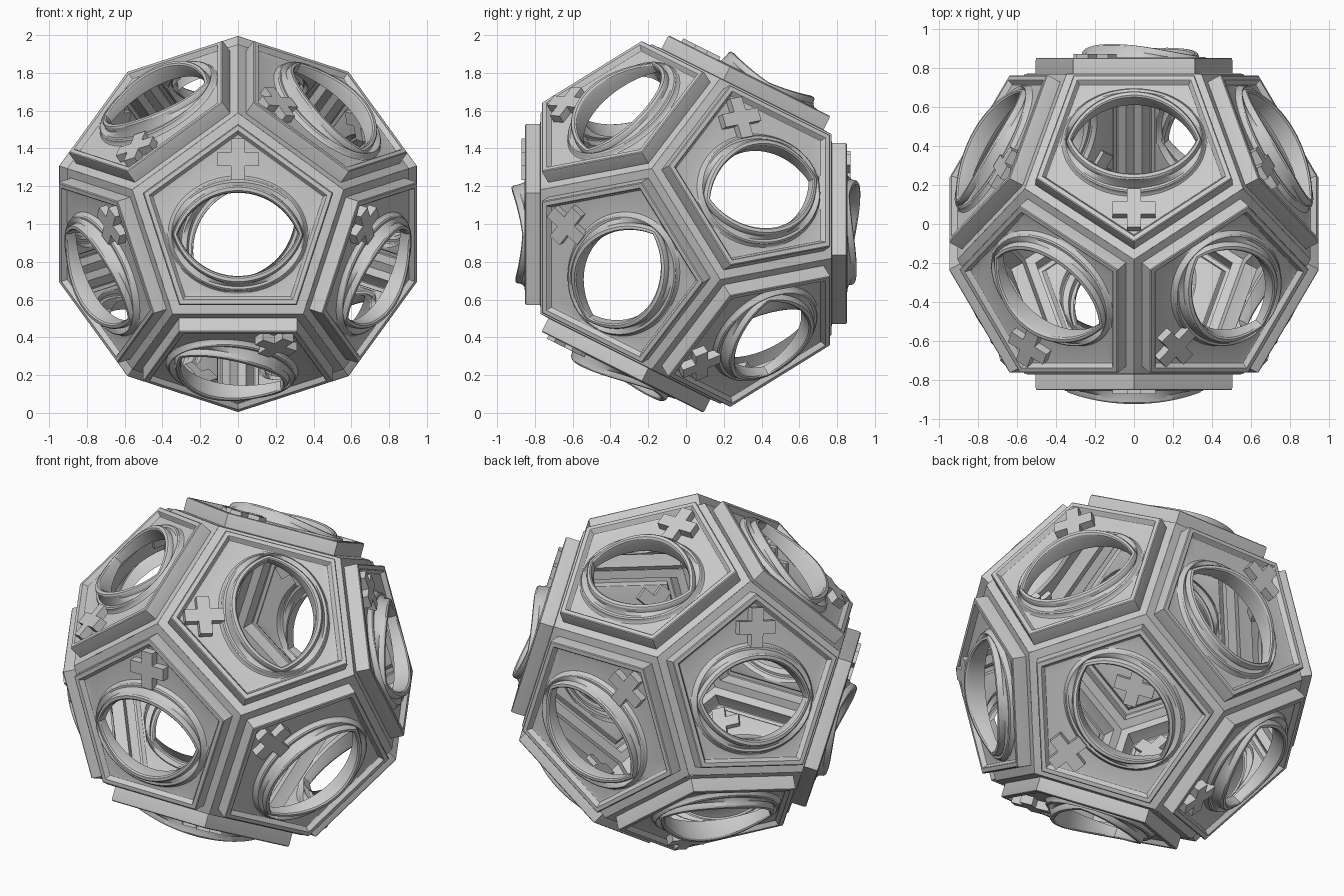
import bpy, bmesh, math
from math import sin, cos, radians, sqrt
from mathutils import Vector, Matrix

if "Cube" in bpy.data.objects:
    bpy.data.objects.remove(bpy.data.objects["Cube"])

N = 120          # points around each loop
EYE_Y = -0.055   # eye opening sits slightly away from the cross


def pent(R, h):
    pts = []
    for i in range(N):
        a = 360 * i / N
        r = R * cos(radians(36)) / cos(radians((a - 90) % 72 - 36))
        pts.append((r * cos(radians(a)), r * sin(radians(a)), h))
    return pts


def ellipse(w, t, h):
    return [(w * cos(2 * math.pi * i / N), EYE_Y + t * sin(2 * math.pi * i / N), h) for i in range(N)]


def lens(w, t, dh=None, h=None):
    # almond outline from two arcs; its height sags towards the pointed corners
    rho = (w * w + t * t) / (2 * t)
    c = t - rho
    pts = []
    for i in range(N):
        a = 2 * math.pi * i / N
        s = abs(sin(a))
        r = c * s + sqrt(c * c * s * s - c * c + rho * rho)
        x, y = r * cos(a), r * sin(a)
        z = h if h is not None else 0.913 + 0.04 * y - 0.05 * (x / 0.34) ** 2 + dh
        pts.append((x, EYE_Y + y, z))
    return pts


def finish(bm, name):
    bmesh.ops.recalc_face_normals(bm, faces=bm.faces)
    for f in bm.faces:
        f.smooth = True
    for e in bm.edges:
        if len(e.link_faces) == 2:
            e.smooth = e.calc_face_angle(0) < radians(32)
    me = bpy.data.meshes.new(name)
    bm.to_mesh(me)
    bm.free()
    return me


def panel_mesh():
    loops = [
        # strut strip and raised pentagon rim
        pent(0.588, 0.77), pent(0.53, 0.772), pent(0.53, 0.84), pent(0.528, 0.848), pent(0.522, 0.852),
        pent(0.495, 0.852), pent(0.489, 0.848), pent(0.482, 0.832), pent(0.474, 0.826), pent(0.46, 0.824),
        # stepped oval collar
        ellipse(0.37, 0.31, 0.826), ellipse(0.362, 0.302, 0.834), ellipse(0.358, 0.298, 0.85),
        ellipse(0.352, 0.29, 0.856), ellipse(0.348, 0.276, 0.855),
        # almond shaped lip
        lens(0.347, 0.262, -0.03), lens(0.345, 0.258, -0.008), lens(0.34, 0.25, 0),
        lens(0.327, 0.232, 0), lens(0.321, 0.224, -0.008), lens(0.318, 0.22, -0.03),
        lens(0.32, 0.222, h=0.81),
    ]
    bm = bmesh.new()
    rings = [[bm.verts.new(p) for p in lp] for lp in loops]
    for a, b in zip(rings, rings[1:]):
        for i in range(N):
            j = (i + 1) % N
            bm.faces.new((a[i], a[j], b[j], b[i]))
    return finish(bm, "face_panel")


def cross_mesh():
    L, w = 0.11, 0.036
    pts = [(w, w), (w, L), (-w, L), (-w, w), (-L, w), (-L, -w),
           (-w, -w), (-w, -L), (w, -L), (w, -w), (L, -w), (L, w)]
    bm = bmesh.new()
    f = bm.faces.new([bm.verts.new((x, y + 0.342, 0.80)) for x, y in pts])
    ext = bmesh.ops.extrude_face_region(bm, geom=[f])
    for v in ext["geom"]:
        if isinstance(v, bmesh.types.BMVert):
            v.co.z = 0.872
    return finish(bm, "cross")


panel, cross = panel_mesh(), cross_mesh()

# (normal, direction of the cross) for each of the twelve faces
faces = [(Vector((0, -1, 0)), Vector((0, 0, 1))),
         (Vector((0, 1, 0)), Vector((cos(radians(126)), 0, sin(radians(126)))))]
S, C = 1 / sqrt(5), 2 / sqrt(5)
front = {126: 144, 54: 144, 198: -144, -18: 144, -90: 144}
back = {90: 0, 18: 72, -54: 0, -126: 72, 162: -72}
for side, table in ((-1, front), (1, back)):
    for ang, th in table.items():
        a, t = radians(ang), radians(th)
        n = Vector((C * cos(a), side * S, C * sin(a)))
        out = Vector((S * cos(a), -side * C, S * sin(a)))
        tan = Vector((-sin(a), 0, cos(a)))
        faces.append((n, out * cos(t) + tan * sin(t)))

# place a panel and its cross on every face
for i, (n, v) in enumerate(faces):
    M = Matrix((v.cross(n), v, n)).transposed().to_4x4()
    M.translation = (0, 0, 1)
    for name, me in (("face_panel", panel), ("cross", cross)):
        ob = bpy.data.objects.new(f"{name}_{i + 1}", me)
        ob.matrix_world = M
        bpy.context.collection.objects.link(ob)
